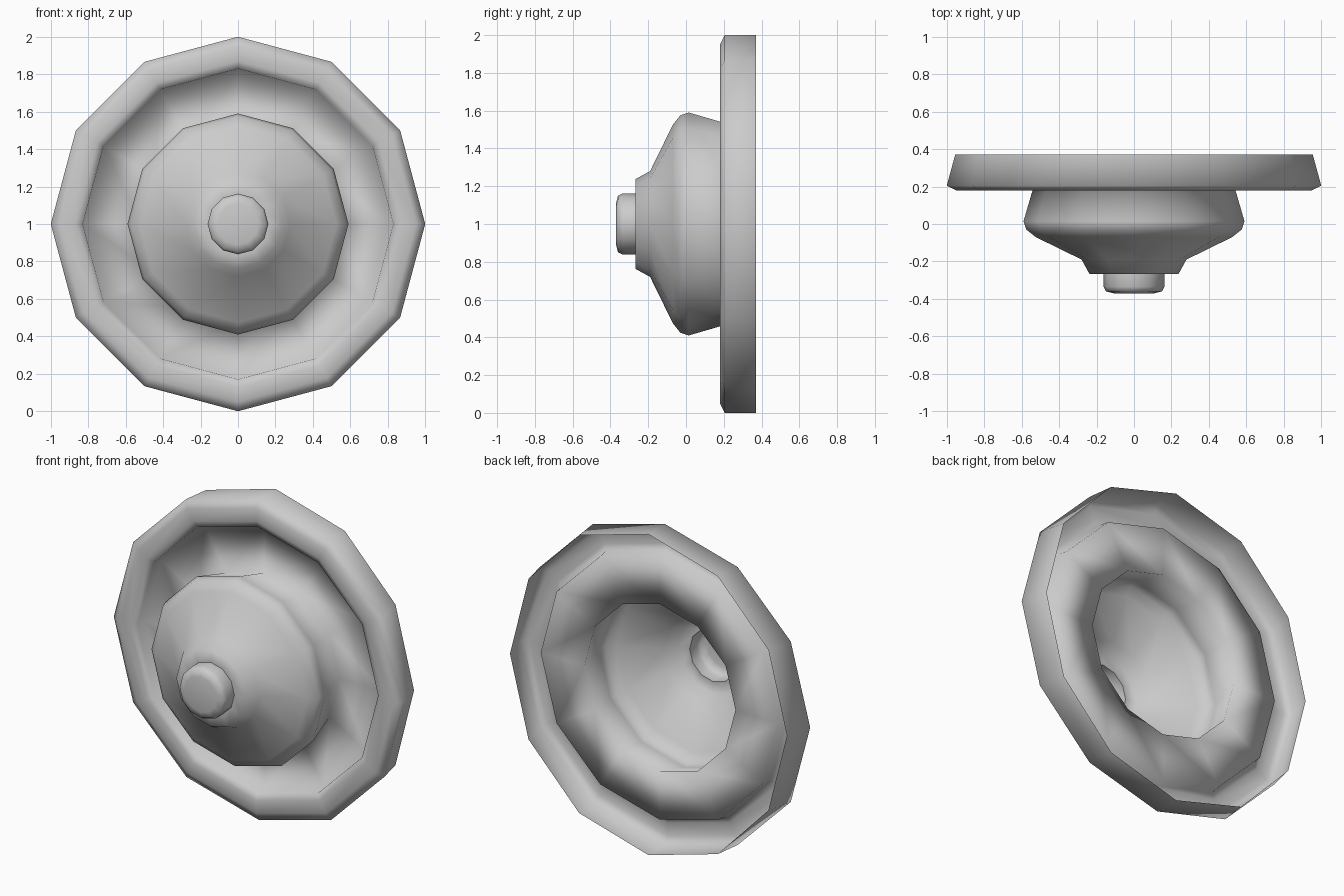
import bpy
import bmesh
import math

cube = bpy.data.objects.get("Cube")
if cube:
    bpy.data.objects.remove(cube, do_unlink=True)

SIDES = 12
CENTRE_Z = 1.0

grey = bpy.data.materials.new("plain_grey")
grey.use_nodes = True
colour = (0.6, 0.6, 0.6, 1)
grey.diffuse_color = colour
grey.node_tree.nodes["Principled BSDF"].inputs["Base Color"].default_value = colour


def lathe(name, profile, capped=False):
    """Spin (radius, y, x_stretch) rings about the y axis, from back to front."""
    bm = bmesh.new()
    rings = []
    for radius, y, stretch in profile:
        ring = []
        for i in range(SIDES):
            a = math.tau * i / SIDES
            ring.append(bm.verts.new((radius * stretch * math.cos(a), y,
                                      CENTRE_Z + radius * math.sin(a))))
        rings.append(ring)
    for back, front in zip(rings, rings[1:]):
        for i in range(SIDES):
            j = (i + 1) % SIDES
            bm.faces.new((back[i], back[j], front[j], front[i]))
    if capped:
        bm.faces.new(rings[-1])
    for face in bm.faces:
        face.smooth = True
    mesh = bpy.data.meshes.new(name)
    bm.to_mesh(mesh)
    bm.free()
    mesh.materials.append(grey)
    obj = bpy.data.objects.new(name, mesh)
    bpy.context.collection.objects.link(obj)
    return obj


# Thin shell: open-backed rim, sunken dish, flared bell and collar
lathe("rim_and_bell", [
    (1.0, 0.37, 0.955),
    (1.0, 0.205, 1),
    (0.95, 0.18, 1),
    (0.87, 0.18, 1),
    (0.83, 0.195, 1),
    (0.82, 0.26, 1),
    (0.52, 0.255, 1),
    (0.59, 0.015, 1),
    (0.575, -0.03, 1),
    (0.525, -0.07, 1),
    (0.28, -0.19, 1),
    (0.238, -0.267, 1),
    (0.162, -0.267, 1),
])

# Rounded button on the nose
lathe("nose_button", [
    (0.162, -0.267, 1),
    (0.162, -0.335, 1),
    (0.15, -0.36, 1),
    (0.11, -0.37, 1),
], capped=True)
